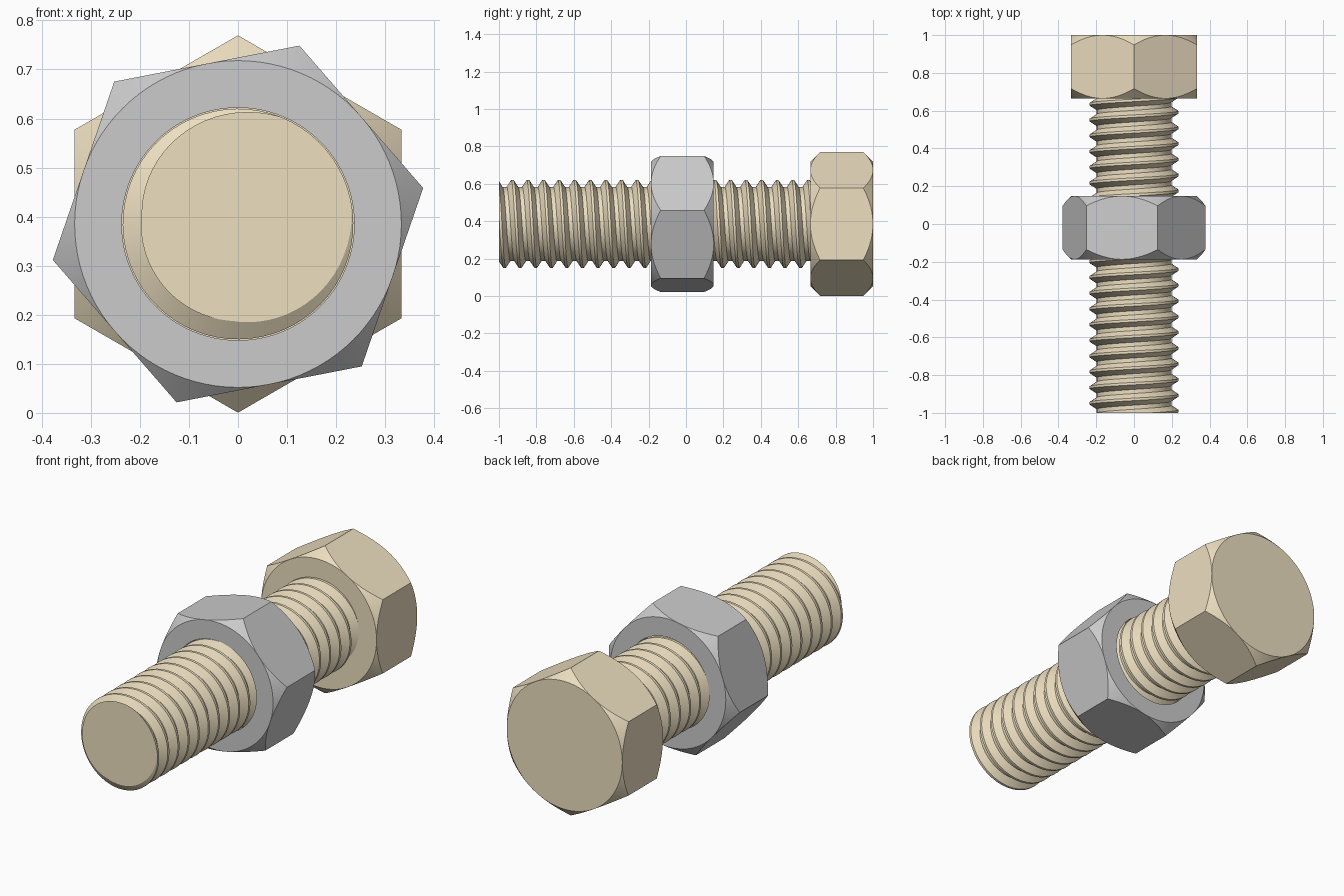
import bpy, bmesh, math
from math import pi, cos, sin, tau

if "Cube" in bpy.data.objects:
    bpy.data.objects.remove(bpy.data.objects["Cube"])

CZ = 0.385                 # axis height
APO = 0.333                # half width across flats
PITCH, R_ROOT, R_CREST = 0.0833, 0.198, 0.235

tan = bpy.data.materials.new("tan_metal")
tan.diffuse_color = (0.85, 0.74, 0.53, 1)
tan.use_nodes = True
tan.node_tree.nodes["Principled BSDF"].inputs["Base Color"].default_value = tan.diffuse_color


def finish(name, bm, mat=None):
    bmesh.ops.recalc_face_normals(bm, faces=bm.faces)
    me = bpy.data.meshes.new(name)
    bm.to_mesh(me)
    bm.free()
    ob = bpy.data.objects.new(name, me)
    bpy.context.collection.objects.link(ob)
    if mat:
        me.materials.append(mat)
    bpy.ops.object.select_all(action='DESELECT')
    ob.select_set(True)
    bpy.context.view_layer.objects.active = ob
    bpy.ops.object.shade_smooth_by_angle(angle=math.radians(25))
    return ob


def hex_block(name, y0, y1, turn, hole=None, mat=None, n=96):
    """Hexagonal block along y with conical chamfers and optional round bore."""
    bm = bmesh.new()
    cols = []
    for i in range(n):
        a = tau * i / n
        r = APO / cos((a % (pi / 3)) - pi / 6)       # corner at a = 0
        d = r - APO
        prof = [(APO, y0), (r, y0 + d), (r, y1 - d), (APO, y1)]
        if hole:
            prof += [(hole, y1), (hole, y0)]
        t = a + turn
        cols.append([bm.verts.new((q * cos(t), y, CZ + q * sin(t))) for q, y in prof])
    m = len(cols[0])
    for i in range(n):
        A, B = cols[i], cols[(i + 1) % n]
        for k in range(m if hole else m - 1):
            k2 = (k + 1) % m
            bm.faces.new((A[k], B[k], B[k2], A[k2]))
    if not hole:
        bm.faces.new([c[0] for c in cols])
        bm.faces.new([c[-1] for c in cols])
    bmesh.ops.remove_doubles(bm, verts=bm.verts, dist=1e-4)
    # merge the coplanar strips into clean flats
    bmesh.ops.dissolve_limit(bm, angle_limit=0.005, verts=bm.verts, edges=bm.edges)
    return finish(name, bm, mat)


def threaded_shaft(name, y0, y1, start, mat, n=64):
    """Right-hand helical thread trimmed flat at both ends."""
    prof = [(-0.08, R_CREST), (0.08, R_CREST), (0.37, R_ROOT), (0.63, R_ROOT)]
    turns = int((y1 - y0) / PITCH) + 4
    bm = bmesh.new()
    cols = []
    for i in range(n):
        a = start - tau * i / n
        cols.append([bm.verts.new((r * cos(a), y0 + PITCH * (t - 2 + i / n + f),
                                   CZ + r * sin(a)))
                     for t in range(turns) for f, r in prof])
    rows = len(cols[0])
    for i in range(n):
        A, B = cols[i], cols[(i + 1) % n]
        s = 4 if i == n - 1 else 0                   # one pitch step at the seam
        for k in range(rows - 1 - s):
            bm.faces.new((A[k], A[k + 1], B[k + 1 + s], B[k + s]))
    for y, ny in ((y0, -1), (y1, 1)):
        bmesh.ops.bisect_plane(bm, geom=bm.verts[:] + bm.edges[:] + bm.faces[:],
                               plane_co=(0, y, 0), plane_no=(0, ny, 0), clear_outer=True)
    bmesh.ops.remove_doubles(bm, verts=bm.verts, dist=1e-5)
    bmesh.ops.holes_fill(bm, edges=[e for e in bm.edges if e.is_boundary], sides=0)
    return finish(name, bm, mat)


# Bolt
hex_block("bolt_head", 0.665, 1.0, pi / 2, mat=tan)
threaded_shaft("bolt_shaft", -1.0, 0.68, math.radians(40), tan)

# Nut, turned slightly on the shaft
hex_block("nut", -0.187, 0.148, math.radians(11), hole=0.237)
